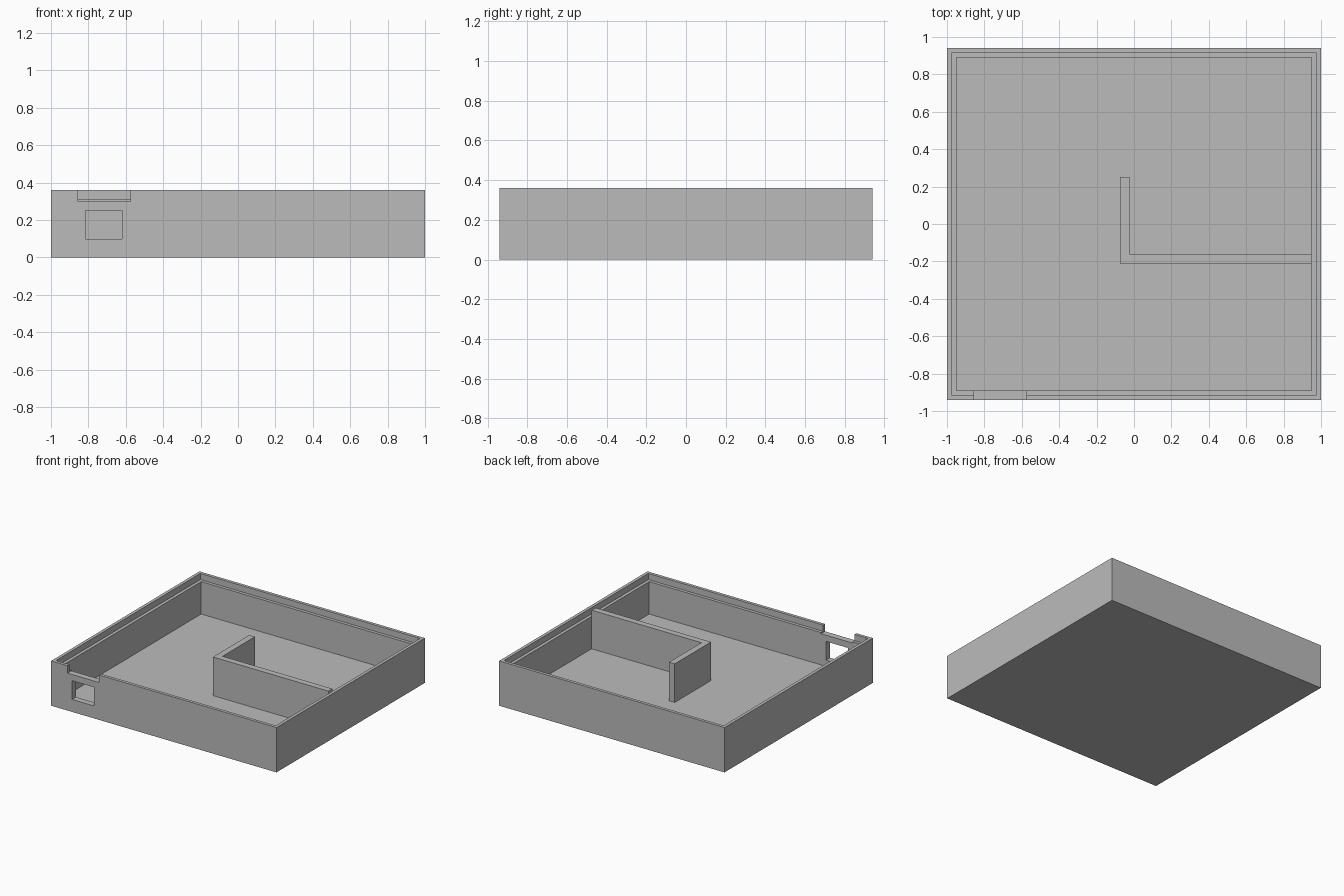
import bpy
import bmesh

cube = bpy.data.objects.get("Cube")
if cube:
    bpy.data.objects.remove(cube, do_unlink=True)

HX, HY, TOP = 1.0, 0.94, 0.36
LEDGE, FLOOR = 0.31, 0.05
LIP, WALL = 0.025, 0.05

grey = bpy.data.materials.new("plain grey")
grey.use_nodes = True
colour = (0.5, 0.5, 0.5, 1)
grey.diffuse_color = colour
grey.node_tree.nodes["Principled BSDF"].inputs["Base Color"].default_value = colour


def make_object(name, bm):
    bmesh.ops.recalc_face_normals(bm, faces=bm.faces)
    mesh = bpy.data.meshes.new(name)
    bm.to_mesh(mesh)
    bm.free()
    mesh.materials.append(grey)
    obj = bpy.data.objects.new(name, mesh)
    bpy.context.collection.objects.link(obj)
    return obj


def prism(name, outline, z0, z1):
    bm = bmesh.new()
    base = bm.faces.new([bm.verts.new((x, y, z0)) for x, y in outline])
    new = bmesh.ops.extrude_face_region(bm, geom=[base])["geom"]
    verts = [v for v in new if isinstance(v, bmesh.types.BMVert)]
    bmesh.ops.translate(bm, verts=verts, vec=(0, 0, z1 - z0))
    return make_object(name, bm)


def cut(target, name, x0, x1, z0, z1):
    """Cut a rectangular opening through the front wall."""
    y0, y1 = -HY - 0.1, -HY + WALL + 0.03
    cutter = prism(name, [(x0, y0), (x1, y0), (x1, y1), (x0, y1)], z0, z1)
    cutter.hide_render = True
    mod = target.modifiers.new(name, "BOOLEAN")
    mod.operation = "DIFFERENCE"
    mod.solver = "EXACT"
    mod.object = cutter
    bpy.context.view_layer.objects.active = target
    bpy.ops.object.modifier_apply(modifier=name)
    bpy.data.objects.remove(cutter, do_unlink=True)


# Tray: rectangular rings (inset, height) from the underside up, over the lip and down to the floor
bm = bmesh.new()
profile = [(0, 0), (0, TOP), (LIP, TOP), (LIP, LEDGE), (WALL, LEDGE), (WALL, FLOOR)]
rings = []
for inset, z in profile:
    x, y = HX - inset, HY - inset
    rings.append([bm.verts.new((sx * x, sy * y, z))
                  for sx, sy in ((-1, -1), (1, -1), (1, 1), (-1, 1))])
for low, high in zip(rings, rings[1:]):
    for i in range(4):
        j = (i + 1) % 4
        bm.faces.new((low[i], low[j], high[j], high[i]))
bm.faces.new(rings[0])
bm.faces.new(rings[-1])
tray = make_object("tray", bm)

# Openings in the front wall: rim notch and port window
cut(tray, "rim_notch", -0.855, -0.575, 0.30, TOP + 0.1)
cut(tray, "port_window", -0.815, -0.62, 0.10, 0.25)

# L-shaped inner partition
prism("partition", [(-0.075, -0.21), (HX - WALL, -0.21), (HX - WALL, -0.16),
                    (-0.025, -0.16), (-0.025, 0.25), (-0.075, 0.25)], FLOOR, TOP)
